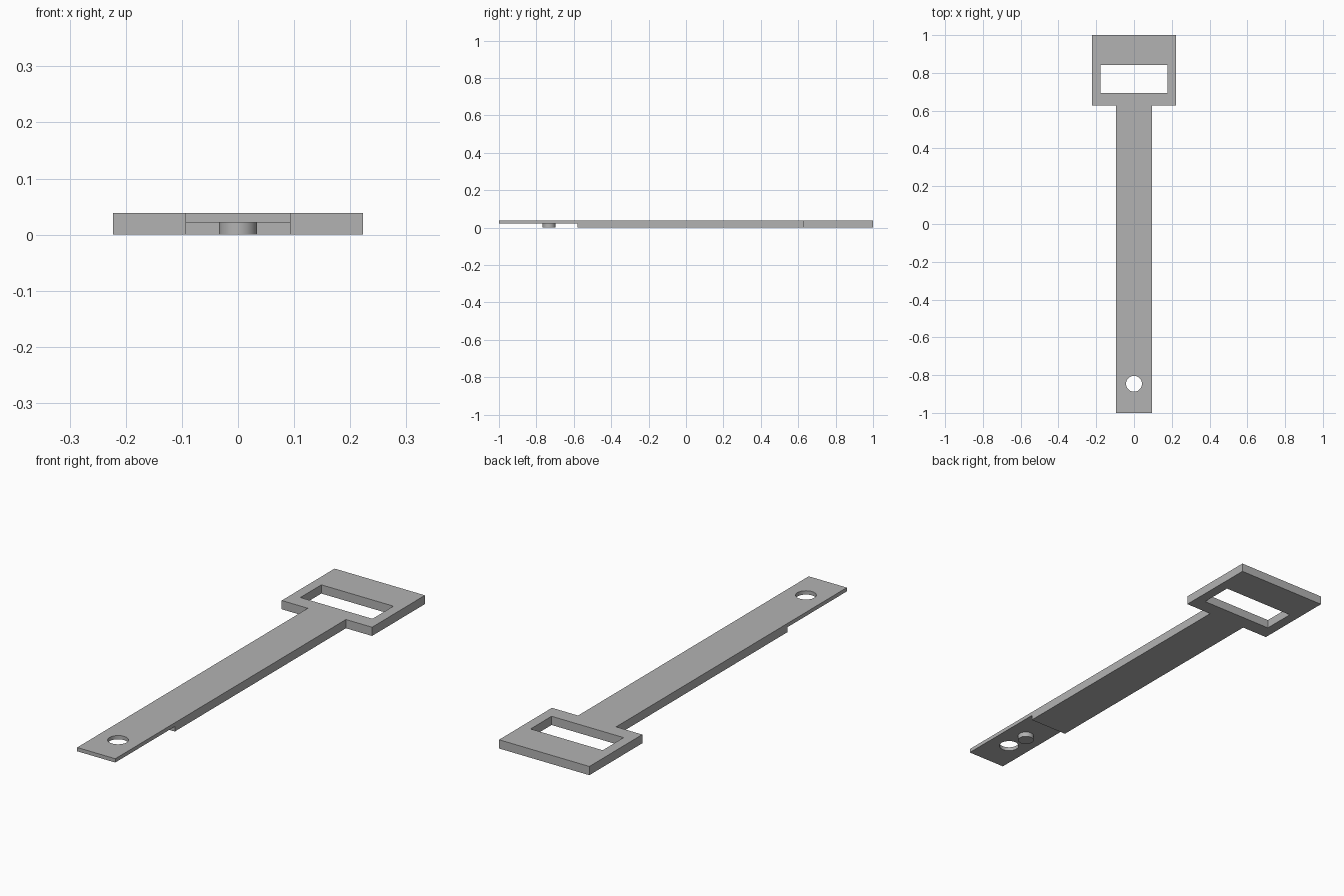
import bpy, bmesh
from math import radians

cube = bpy.data.objects.get("Cube")
if cube:
    bpy.data.objects.remove(cube, do_unlink=True)

TOP = 0.039       # full thickness
STEP = 0.022      # underside of the thin tip
HEAD_X, ARM_X = 0.223, 0.094
HEAD_Y = 0.627    # where the head meets the arm

grey = bpy.data.materials.new("grey")
grey.use_nodes = True
colour = (0.45, 0.45, 0.45, 1)
grey.diffuse_color = colour
grey.node_tree.nodes["Principled BSDF"].inputs["Base Color"].default_value = colour


def finish(name, bm):
    bmesh.ops.recalc_face_normals(bm, faces=bm.faces)
    mesh = bpy.data.meshes.new(name)
    bm.to_mesh(mesh)
    bm.free()
    mesh.materials.append(grey)
    obj = bpy.data.objects.new(name, mesh)
    bpy.context.collection.objects.link(obj)
    return obj


def prism(name, outline, z0, z1):
    bm = bmesh.new()
    face = bm.faces.new([bm.verts.new((x, y, z0)) for x, y in outline])
    up = bmesh.ops.extrude_face_region(bm, geom=[face])["geom"]
    verts = [v for v in up if isinstance(v, bmesh.types.BMVert)]
    bmesh.ops.translate(bm, verts=verts, vec=(0, 0, z1 - z0))
    return finish(name, bm)


def box(name, x, y0, y1, z0, z1):
    return prism(name, [(-x, y0), (x, y0), (x, y1), (-x, y1)], z0, z1)


def cylinder(name, y, radius, z0, z1):
    bm = bmesh.new()
    bmesh.ops.create_cone(bm, cap_ends=True, segments=48, radius1=radius,
                          radius2=radius, depth=z1 - z0)
    bmesh.ops.translate(bm, verts=bm.verts, vec=(0, y, (z0 + z1) / 2))
    return finish(name, bm)


def smooth(obj):
    bpy.ops.object.select_all(action="DESELECT")
    obj.select_set(True)
    bpy.context.view_layer.objects.active = obj
    bpy.ops.object.shade_smooth_by_angle(angle=radians(30))


# Strap: arm and wide head in one T-shaped plate
half = [(ARM_X, -1), (ARM_X, HEAD_Y), (HEAD_X, HEAD_Y), (HEAD_X, 1)]
strap = prism("strap", half + [(-x, y) for x, y in reversed(half)], 0, TOP)

# Head slot, round tip hole and the step under the tip
cutters = [
    box("slot_cutter", 0.178, 0.694, 0.842, -0.1, 0.1),
    cylinder("hole_cutter", -0.846, 0.042, -0.1, 0.1),
    box("step_cutter", 0.2, -1.1, -0.58, -0.1, STEP),
]
bpy.context.view_layer.objects.active = strap
for cutter in cutters:
    cutter.hide_render = True
    cut = strap.modifiers.new(cutter.name, "BOOLEAN")
    cut.operation = "DIFFERENCE"
    cut.solver = "EXACT"
    cut.object = cutter
    bpy.ops.object.modifier_apply(modifier=cut.name)
    bpy.data.objects.remove(cutter, do_unlink=True)
smooth(strap)

# Fastening peg under the tip
peg = cylinder("peg", -0.732, 0.034, 0, STEP)
smooth(peg)
